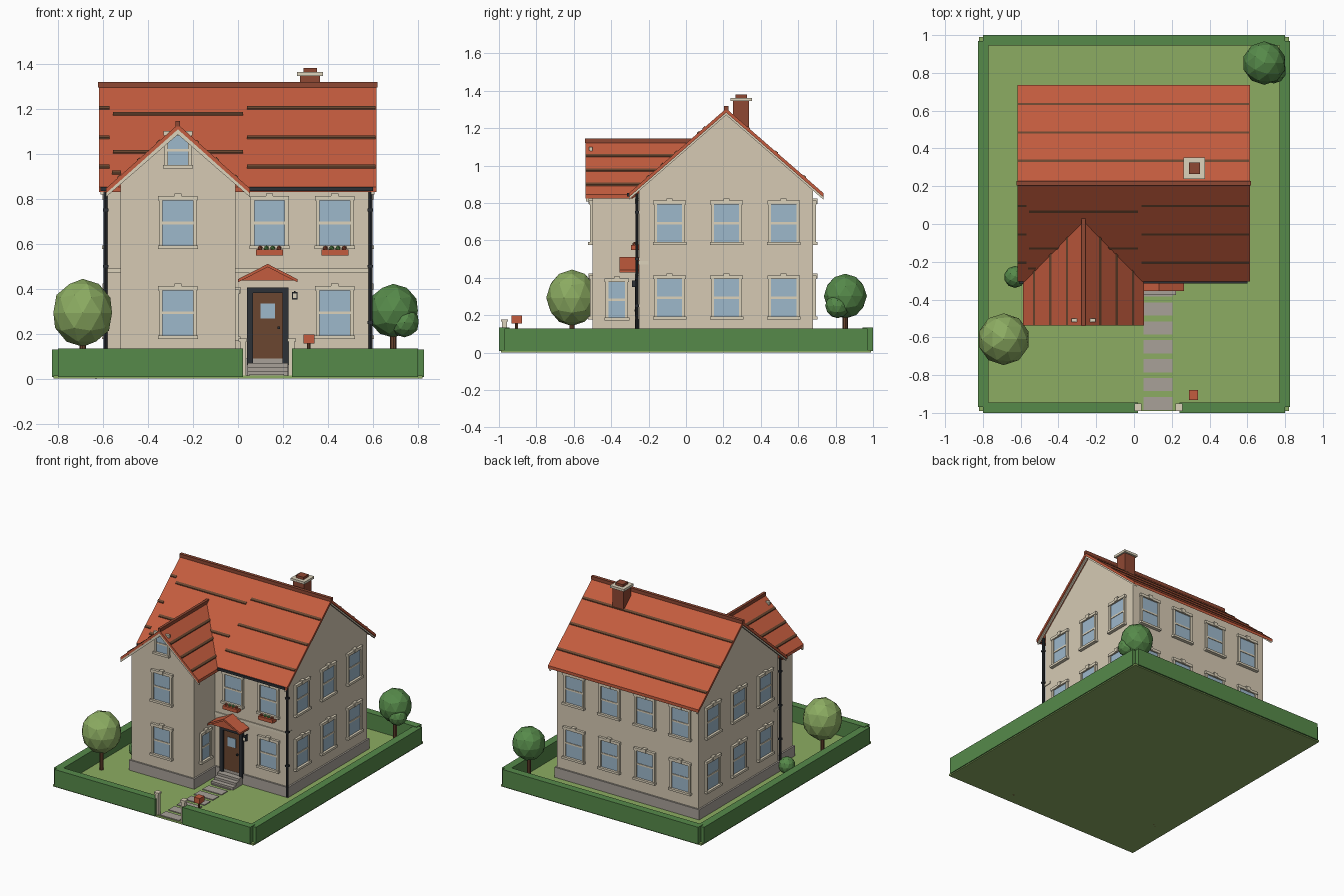
import bpy, bmesh, math
from mathutils import Matrix, Vector

old = bpy.data.objects.get("Cube")
if old:
    bpy.data.objects.remove(old)


def material(name, code):
    rgb = [int(code[i:i + 2], 16) / 255 for i in (0, 2, 4)]
    col = [c / 12.92 if c < 0.04 else ((c + 0.055) / 1.055) ** 2.4 for c in rgb] + [1]
    m = bpy.data.materials.new(name)
    m.use_nodes = True
    m.diffuse_color = col
    m.node_tree.nodes["Principled BSDF"].inputs["Base Color"].default_value = col
    return m


wall = material("cream wall", "d6cab4")
trim = material("pale trim", "dcd2bb")
tile = material("orange tile", "c45c3e")
brick = material("dark brick", "8f4833")
glass = material("blue glass", "9db8cb")
iron = material("charcoal", "2d3136")
wood = material("brown wood", "6b4630")
hedge_green = material("hedge green", "568a4a")
grass = material("grass green", "8cac62")
stone = material("grey stone", "a8a198")


def finish(name, bm, mats, loc=(0, 0, 0), turn=0):
    bmesh.ops.recalc_face_normals(bm, faces=bm.faces)
    me = bpy.data.meshes.new(name)
    bm.to_mesh(me)
    bm.free()
    for m in mats:
        me.materials.append(m)
    ob = bpy.data.objects.new(name, me)
    ob.location = loc
    ob.rotation_euler.z = math.radians(turn)
    bpy.context.collection.objects.link(ob)
    return ob


def boxes(name, parts, loc=(0, 0, 0), turn=0):
    """Parts are (x range, y range, z range, material)."""
    bm = bmesh.new()
    mats = []
    for xs, ys, zs, mat in parts:
        if mat not in mats:
            mats.append(mat)
        lo, hi = Vector((xs[0], ys[0], zs[0])), Vector((xs[1], ys[1], zs[1]))
        mx = Matrix.Translation((lo + hi) / 2) @ Matrix.Diagonal((*(hi - lo), 1))
        made = bmesh.ops.create_cube(bm, size=1, matrix=mx)["verts"]
        for f in {f for v in made for f in v.link_faces}:
            f.material_index = mats.index(mat)
    return finish(name, bm, mats, loc, turn)


def box(name, xs, ys, zs, mat):
    return boxes(name, [(xs, ys, zs, mat)])


def slab(name, points, push, mat):
    """Extrude a flat outline along a vector."""
    bm = bmesh.new()
    face = bm.faces.new([bm.verts.new(p) for p in points])
    out = bmesh.ops.extrude_face_region(bm, geom=[face], use_keep_orig=True)["geom"]
    bmesh.ops.translate(bm, vec=push, verts=[g for g in out if isinstance(g, bmesh.types.BMVert)])
    return finish(name, bm, [mat])


def ball(name, loc, r, mat, tall=1, sub=2):
    bm = bmesh.new()
    bmesh.ops.create_icosphere(bm, subdivisions=sub, radius=r, matrix=Matrix.Diagonal((1, 1, tall, 1)))
    return finish(name, bm, [mat], loc)


def rod(name, x, y, z0, z1, r, mat, sides=8):
    bm = bmesh.new()
    bmesh.ops.create_cone(bm, cap_ends=True, segments=sides, radius1=r, radius2=r, depth=z1 - z0)
    return finish(name, bm, [mat], (x, y, (z0 + z1) / 2))


# Garden: lawn, hedges, gate posts, path
box("lawn", (-.82, .82), (-.99, .99), (0, .015), grass)
for s in (-1, 1):
    box("side_hedge", sorted((s * .77, s * .827)), (-.97, .97), (.008, .13), hedge_green)
box("back_hedge", (-.8, .8), (.945, 1), (.008, .134), hedge_green)
box("front_hedge_right", (-.8, .022), (-1, -.945), (.008, .134), hedge_green)
box("front_hedge_left", (.24, .8), (-1, -.945), (.008, .134), hedge_green)
for x in (.022, .238):
    boxes("gate_post", [((-.014, .014), (-.014, .014), (.01, .165), trim),
                        ((-.019, .019), (-.019, .019), (.165, .178), trim)], (x, -.97, 0))
for i in range(7):
    y = -.95 + i * .1
    box("path_stone", (.05, .205), (y - .035, y + .035), (.012, .021), stone)

# Trees and bush
for x, y, z, r, tall, mat in ((-.69, -.61, .293, .137, 1.1, grass), (.69, .852, .302, .115, 1.04, hedge_green)):
    rod("tree_trunk", x, y, -.0, .25, .014, wood)
    ball("tree_crown", (x, y, z), r, mat, tall)
ball("tree_side_crown", (.74, .81, .25), .066, hedge_green)
ball("bush", (-.63, -.28, .06), .058, hedge_green, 1.05)

# House body and plinth
RY, RZ, RS = .215, 1.305, .87        # main ridge and slope
WX, WZ, WS = -.267, 1.13, .89       # wing ridge and slope


def main_z(y):
    return RZ - RS * abs(y - RY)


def wing_z(x):
    return WZ - WS * abs(x - WX)


slab("main_walls", [(-.58, -.25, .01), (-.58, .68, .01), (-.58, .68, main_z(.68) - .02),
                    (-.58, RY, RZ - .02), (-.58, -.25, main_z(-.25) - .02)], (1.16, 0, 0), wall)
slab("wing_walls", [(-.522, -.5, .01), (-.012, -.5, .01), (-.012, -.5, wing_z(-.012) - .02),
                    (WX, -.5, WZ - .02), (-.522, -.5, wing_z(-.522) - .02)], (0, .4, 0), wall)
box("main_plinth", (-.592, .592), (-.262, .692), (.01, .09), stone)
box("wing_plinth", (-.534, 0), (-.512, -.2), (.01, .09), stone)
box("front_band", (-.584, .584), (-.257, -.2), (.47, .49), trim)

# Main roof
for name, ye in (("front", -.305), ("back", .735)):
    slab("main_roof_" + name, [(-.618, RY, RZ), (.615, RY, RZ), (.615, ye, main_z(ye)),
                               (-.618, ye, main_z(ye))], (0, 0, -.022), tile)
    for x in (-.61, .592):
        slab("main_bargeboard", [(x, RY, RZ - .02), (x, ye, main_z(ye) - .02), (x, ye, main_z(ye) - .035),
                                 (x, RY, RZ - .035)], (.014, 0, 0), trim)
box("main_ridge", (-.622, .619), (RY - .012, RY + .012), (RZ - .012, RZ + .014), brick)


def main_course(y, x0, x1):
    a, b = y - .006, y + .006
    slab("tile_course", [(x0, a, main_z(a) + .006), (x1, a, main_z(a) + .006),
                         (x1, b, main_z(b) + .006), (x0, b, main_z(b) + .006)], (0, 0, -.009), wood)


for d in (.12, .27, .42):
    main_course(RY + d, -.615, .61)
    main_course(RY - d, .04, .61)
    main_course(RY - d, -.618, -.57)
main_course(.065, -.555, .022)
main_course(-.13, -.555, .022)
main_course(-.235, -.56, -.52)

# Wing roof running into the main slope
for s in (-1, 1):
    xe = WX + s * .32
    ze = wing_z(xe)
    slab("wing_roof", [(WX, -.538, WZ), (WX, .05, WZ), (xe, -.285, ze), (xe, -.538, ze)],
         (0, 0, -.022), tile)
    slab("wing_bargeboard", [(WX, -.534, WZ - .015), (xe, -.534, ze - .015), (xe, -.534, ze - .038),
                             (WX, -.534, WZ - .045)], (0, .016, 0), trim)
    for d in (.088, .176, .262):
        a, b = WX + s * (d - .006), WX + s * (d + .006)
        yb = .02 - d
        slab("wing_course", [(a, -.536, wing_z(a) + .006), (b, -.536, wing_z(b) + .006),
                             (b, yb, wing_z(b) + .006), (a, yb, wing_z(a) + .006)], (0, 0, -.009), wood)
box("wing_ridge", (WX - .01, WX + .01), (-.541, .03), (WZ - .01, WZ + .015), brick)

# Chimney
box("chimney", (.275, .365), (.252, .338), (1.1, 1.345), brick)
box("chimney_cap", (.263, .377), (.238, .352), (1.345, 1.362), trim)
box("chimney_pot", (.29, .35), (.265, .325), (1.362, 1.38), brick)


# Sash windows, facing -y before turning
def window(x, y, z, turn=0, w=.135, h=.2):
    a = w / 2
    b = a + .016
    k = .016
    boxes("window", [
        ((-a, a), (-.006, .004), (0, h), glass),
        ((-a, a), (-.01, 0), (h / 2 - .006, h / 2 + .006), trim),
        ((-b, -a), (-.014, 0), (0, h), trim), ((a, b), (-.014, 0), (0, h), trim),
        ((-b - .006, b + .006), (-.024, 0), (-.016, 0), trim),
        ((-b - .004, b + .004), (-.018, 0), (h, h + .02), trim),
        ((-k, k), (-.022, 0), (h + .002, h + .031), trim)], (x, y, z), turn)


for z in (.193, .592):
    window(WX, -.5, z)
    window(.43, -.25, z)
    for i in range(4):
        window(-.435 + .29 * i, .68, z, 180)
    for i in range(3):
        window(.58, -.088 + .305 * i, z, 90)
        window(-.58, -.088 + .305 * i, z, -90)
window(.14, -.25, .592)
window(WX, -.5, .95, 0, .088, .13)
window(-.012, -.37, .187, 90, .09, .19)

# Flower boxes
for x in (.14, .43):
    box("flower_box", (x - .06, x + .06), (-.295, -.252), (.548, .574), tile)
    for i in range(4):
        ball("flower", (x - .042 + i * .028, -.276, .58), .012, brick if i % 3 == 0 else hedge_green, 1, 1)

# Door, canopy, steps and lantern
DX = .132
boxes("front_door", [
    ((-.092, -.065), (-.022, 0), (.06, .405), iron), ((.065, .092), (-.022, 0), (.06, .405), iron),
    ((-.092, .092), (-.022, 0), (.38, .405), iron), ((-.065, .065), (-.01, 0), (.065, .38), wood),
    ((-.033, .033), (-.014, 0), (.268, .335), glass), ((.044, .054), (-.026, 0), (.22, .231), iron),
], (DX, -.25, 0))
slab("canopy", [(DX - .125, -.345, .437), (DX + .125, -.345, .437), (DX, -.345, .5)], (0, .1, 0), tile)
for s in (-1, 1):
    slab("canopy_roof", [(DX, -.355, .51), (DX, -.25, .51), (DX + s * .133, -.25, .442),
                         (DX + s * .133, -.355, .442)], (0, 0, -.014), tile)
for i in range(3):
    box("door_step", (.042, .222), (-.375 + i * .035, -.25), (.012, .035 + i * .018), stone)
boxes("lantern", [((-.012, .012), (-.038, -.014), (.352, .385), iron),
                  ((-.007, .007), (-.04, -.012), (.358, .378), trim),
                  ((-.004, .004), (-.02, 0), (.383, .39), iron)], (.252, -.25, 0))

# Gutters and downpipes
box("gutter_left", (.05, .6), (-.315, -.295), (.835, .852), iron)
box("gutter_right", (-.61, -.585), (-.315, -.295), (.835, .852), iron)
for x in (-.588, .588):
    rod("downpipe", x, -.262, .02, .85, .009, iron)
    for z in (.25, .5, .75):
        box("pipe_clip", (x - .012, x + .012), (-.274, -.25), (z - .006, z + .006), iron)

# Letterbox
rod("letterbox_post", .315, -.905, .0, .16, .008, wood)
box("letterbox", (.291, .339), (-.932, -.878), (.156, .197), tile)
